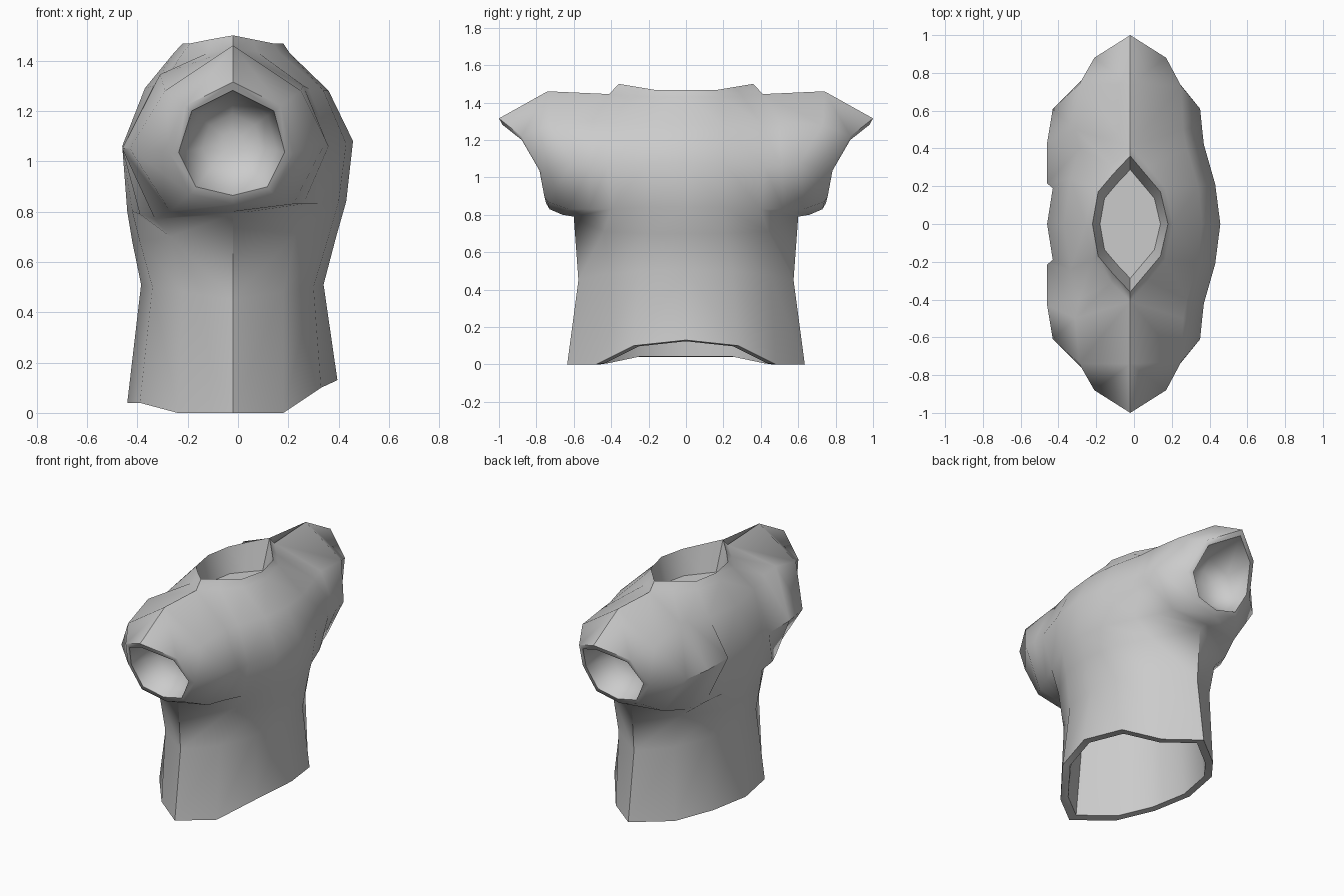
import bpy, bmesh, math
from mathutils import Vector

if "Cube" in bpy.data.objects:
    bpy.data.objects.remove(bpy.data.objects["Cube"])

SEAM_X = -0.02

# Edges shared by chest and back: neck corner, shoulder line, underarm, side seam
NECK_CORNER = [(SEAM_X, .36, 1.50)]
SHOULDER = [(SEAM_X, .41, 1.445), (SEAM_X, .74, 1.46), (SEAM_X, 1.0, 1.315)]
UNDERARM = [(SEAM_X, .60, .79), (SEAM_X, .66, .80), (SEAM_X, .73, .83)]
WAIST_SIDE = [(SEAM_X, .575, .45)]
HEM_SIDE = [(SEAM_X, .635, 0)]

# Half panels: each row runs from the centre line outwards, rows go neck to hem
chest = [
    [(.18, 0, 1.468), (.14, .17, 1.468), (.06, .265, 1.484)] + NECK_CORNER,
    [(.205, 0, 1.43), (.165, .19, 1.43), (.075, .30, 1.435)] + SHOULDER,
    [(.36, 0, 1.28), (.34, .20, 1.28), (.28, .40, 1.29), (.26, .50, 1.30), (.25, .73, 1.28), (.17, .88, 1.22)],
    [(.457, 0, 1.08), (.43, .21, 1.07), (.37, .42, 1.06), (.36, .51, 1.06), (.35, .61, 1.08), (.22, .77, 1.03)],
    [(.43, 0, .84), (.40, .20, .84), (.32, .40, .83), (.26, .52, .83), (.22, .63, .83), (.14, .74, .87)],
    [(.39, 0, .70), (.36, .21, .70), (.23, .44, .71)] + UNDERARM,
    [(.34, 0, .51), (.30, .25, .50), (.18, .45, .48)] + WAIST_SIDE,
    [(.395, 0, .13), (.33, .28, .10), (.18, .48, 0)] + HEM_SIDE,
]
back = [
    [(-.22, 0, 1.468), (-.19, .17, 1.468), (-.11, .265, 1.484)] + NECK_CORNER,
    [(-.255, 0, 1.43), (-.22, .19, 1.43), (-.12, .31, 1.43)] + SHOULDER,
    [(-.37, 0, 1.29), (-.335, .24, 1.30), (-.29, .40, 1.32), (-.31, .50, 1.345), (-.29, .74, 1.28), (-.21, .88, 1.22)],
    [(-.46, 0, 1.06), (-.43, .19, 1.05), (-.46, .215, 1.05), (-.46, .43, 1.05), (-.43, .61, 1.05), (-.27, .77, 1.03)],
    [(-.44, 0, .80), (-.42, .20, .80), (-.39, .35, .79), (-.33, .47, .77), (-.27, .62, .80), (-.19, .74, .87)],
    [(-.42, 0, .68), (-.39, .22, .68), (-.27, .44, .70)] + UNDERARM,
    [(-.385, 0, .51), (-.34, .25, .50), (-.22, .45, .48)] + WAIST_SIDE,
    [(-.44, 0, .04), (-.39, .27, .04), (-.24, .46, 0)] + HEM_SIDE,
]


def add_panel(bm, rows, side):
    """Skin a half panel with quads; side mirrors y."""
    grid = [[bm.verts.new((x, y * side, z)) for x, y, z in row] for row in rows]
    for upper, lower in zip(grid, grid[1:]):
        for j in range(min(len(upper), len(lower)) - 1):
            bm.faces.new([upper[j], lower[j], lower[j + 1], upper[j + 1]])


def pocket(bm, inside, axis, steps):
    """Sink an opening inwards by rings of (scale, level along axis or None), then close it."""
    edges = [e for e in bm.edges if e.is_boundary and all(inside(v.co) for v in e.verts)]
    points = {v for e in edges for v in e.verts}
    centre = Vector([(min(v.co[i] for v in points) + max(v.co[i] for v in points)) / 2 for i in range(3)])
    start = None
    for scale, level in steps:
        new = bmesh.ops.extrude_edge_only(bm, edges=edges)["geom"]
        edges = [g for g in new if isinstance(g, bmesh.types.BMEdge)]
        for v in [g for g in new if isinstance(g, bmesh.types.BMVert)]:
            v.co = centre + (v.co - centre) * scale
            if level is not None:
                v.co[axis] = level
    bmesh.ops.contextual_create(bm, geom=edges)


# Fabric shell, welded from four half panels
bm = bmesh.new()
for side in (1, -1):
    add_panel(bm, chest, side)
    add_panel(bm, back, side)
bmesh.ops.remove_doubles(bm, verts=bm.verts, dist=0.001)

# Neck opening: steep wall down to a flat floor
pocket(bm, lambda p: p.z > 1.4 and abs(p.y) < .5, 2, [(.8, 1.31)])
# Sleeve openings: thin rim, then a rounded hollow
for s in (1, -1):
    pocket(bm, lambda p: p.y * s > .7, 1,
           [(.86, None), (.85, .69 * s), (.65, .63 * s), (.4, .61 * s)])
# Hem opening: rim, then a deep hollow up to the chest
pocket(bm, lambda p: p.z < .2, 2, [(.9, None), (.9, .5), (.97, .9), (.75, 1.12)])
bmesh.ops.recalc_face_normals(bm, faces=bm.faces)

mesh = bpy.data.meshes.new("shirt")
bm.to_mesh(mesh)
bm.free()
shirt = bpy.data.objects.new("shirt", mesh)
bpy.context.collection.objects.link(shirt)

fabric = bpy.data.materials.new("grey fabric")
fabric.diffuse_color = (.6, .6, .6, 1)
fabric.use_nodes = True
fabric.node_tree.nodes["Principled BSDF"].inputs["Base Color"].default_value = fabric.diffuse_color
mesh.materials.append(fabric)

bpy.context.view_layer.objects.active = shirt
shirt.select_set(True)
bpy.ops.object.shade_smooth_by_angle(angle=math.radians(50))
